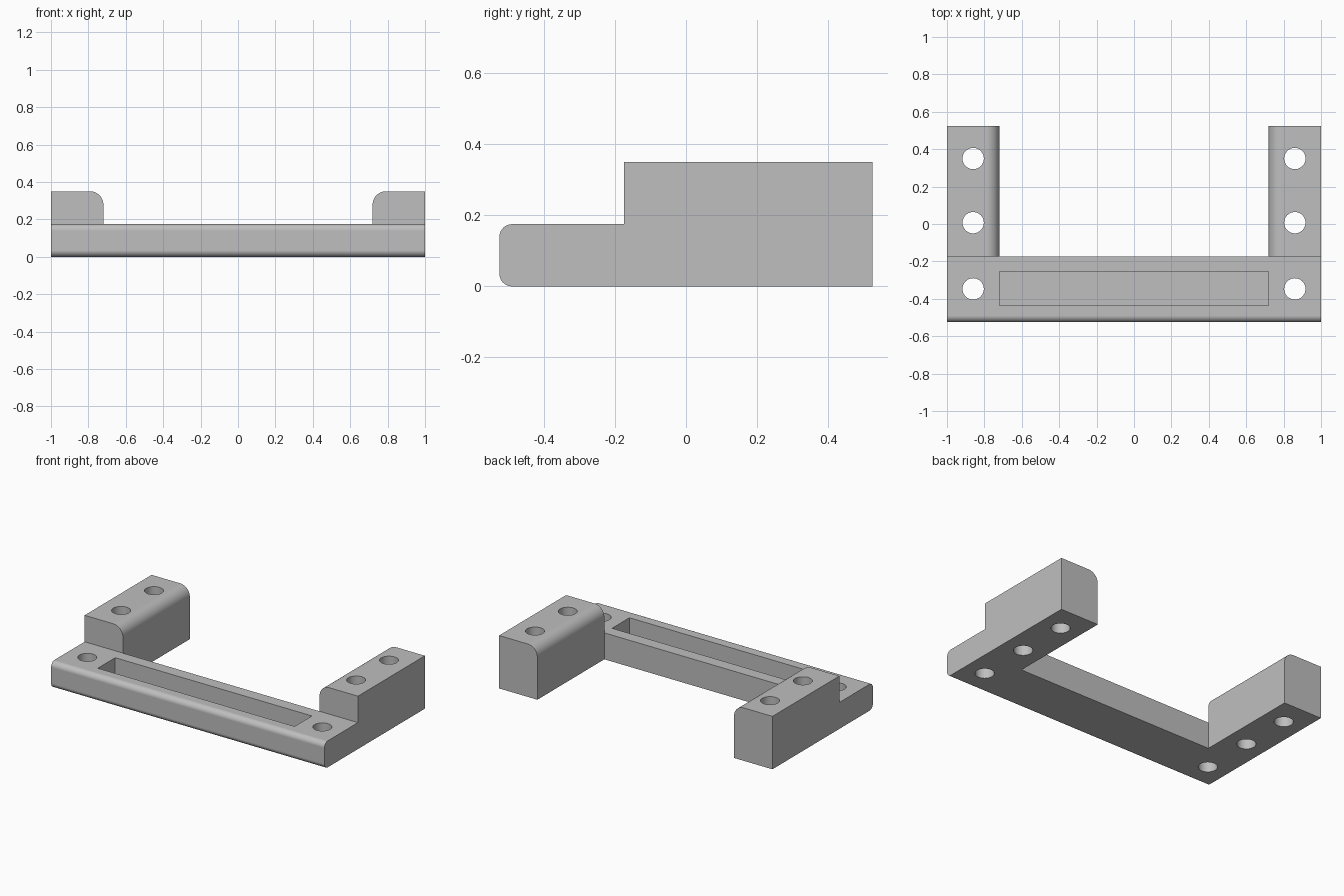
import bpy
import bmesh
from math import pi, sin, cos, radians

cube = bpy.data.objects.get("Cube")
if cube:
    bpy.data.objects.remove(cube, do_unlink=True)

# Main dimensions
HALF_X, HALF_Y = 1.0, 0.525
BAR_BACK, BAR_H = -0.175, 0.175
BLOCK_IN, BLOCK_H = 0.72, 0.35
BAR_R, BLOCK_R = 0.035, 0.07
HOLE_R, HOLE_X = 0.057, 0.86

grey = bpy.data.materials.new("plain grey")
grey.use_nodes = True
colour = (0.52, 0.52, 0.52, 1)
grey.diffuse_color = colour
grey.node_tree.nodes["Principled BSDF"].inputs["Base Color"].default_value = colour


def arc(cx, cz, r, start, steps=12):
    """Quarter circle, counter-clockwise from the start angle in degrees."""
    angles = [radians(start) + pi / 2 * i / steps for i in range(steps + 1)]
    return [(cx + r * cos(a), cz + r * sin(a)) for a in angles]


def extrude(name, profile, to_3d, low, high):
    """Prism from a closed 2D profile pushed along one axis from low to high."""
    bm = bmesh.new()
    face = bm.faces.new([bm.verts.new(to_3d(p, q, low)) for p, q in profile])
    new = bmesh.ops.extrude_face_region(bm, geom=[face])["geom"]
    shift = [b - a for a, b in zip(to_3d(0, 0, low), to_3d(0, 0, high))]
    bmesh.ops.translate(bm, vec=shift, verts=[v for v in new if isinstance(v, bmesh.types.BMVert)])
    bmesh.ops.recalc_face_normals(bm, faces=bm.faces)
    mesh = bpy.data.meshes.new(name)
    bm.to_mesh(mesh)
    bm.free()
    mesh.materials.append(grey)
    obj = bpy.data.objects.new(name, mesh)
    bpy.context.collection.objects.link(obj)
    return obj


def combine(target, tool, operation):
    """Apply a boolean and discard the tool."""
    mod = target.modifiers.new(operation, 'BOOLEAN')
    mod.operation, mod.object, mod.solver = operation, tool, 'EXACT'
    bpy.context.view_layer.objects.active = target
    bpy.ops.object.modifier_apply(modifier=mod.name)
    bpy.data.objects.remove(tool, do_unlink=True)


# Front bar with rounded front edges
bar_profile = [(BAR_BACK, 0), (BAR_BACK, BAR_H)]
bar_profile += arc(-HALF_Y + BAR_R, BAR_H - BAR_R, BAR_R, 90)
bar_profile += arc(-HALF_Y + BAR_R, BAR_R, BAR_R, 180)
bracket = extrude("mounting_bracket", bar_profile, lambda y, z, x: (x, y, z), -HALF_X, HALF_X)

# Tall side blocks with rounded inner top edges
block_profile = [(BLOCK_IN, 0), (HALF_X, 0), (HALF_X, BLOCK_H)]
block_profile += arc(BLOCK_IN + BLOCK_R, BLOCK_H - BLOCK_R, BLOCK_R, 90)
for side in (-1, 1):
    block = extrude("side_block", block_profile, lambda x, z, y: (side * x, y, z), BAR_BACK, HALF_Y)
    combine(bracket, block, 'UNION')

# Screw holes through the whole height
circle = [(HOLE_R * cos(2 * pi * i / 48), HOLE_R * sin(2 * pi * i / 48)) for i in range(48)]
for side in (-1, 1):
    for hole_y in (-0.347, 0.007, 0.35):
        hole = extrude("hole_cutter", circle,
                       lambda x, y, z: (side * HOLE_X + x, hole_y + y, z), -0.1, 0.5)
        combine(bracket, hole, 'DIFFERENCE')

# Long blind pocket in the bar
pocket = [(-0.72, -0.437), (0.72, -0.437), (0.72, -0.255), (-0.72, -0.255)]
combine(bracket, extrude("pocket_cutter", pocket, lambda x, y, z: (x, y, z), 0.035, 0.3), 'DIFFERENCE')

# Smooth fillets and holes, flat faces kept flat
bpy.ops.object.select_all(action='DESELECT')
bracket.select_set(True)
bpy.context.view_layer.objects.active = bracket
bpy.ops.object.shade_smooth_by_angle(angle=radians(30))
weighted = bracket.modifiers.new("flat_faces", 'WEIGHTED_NORMAL')
weighted.keep_sharp = True
